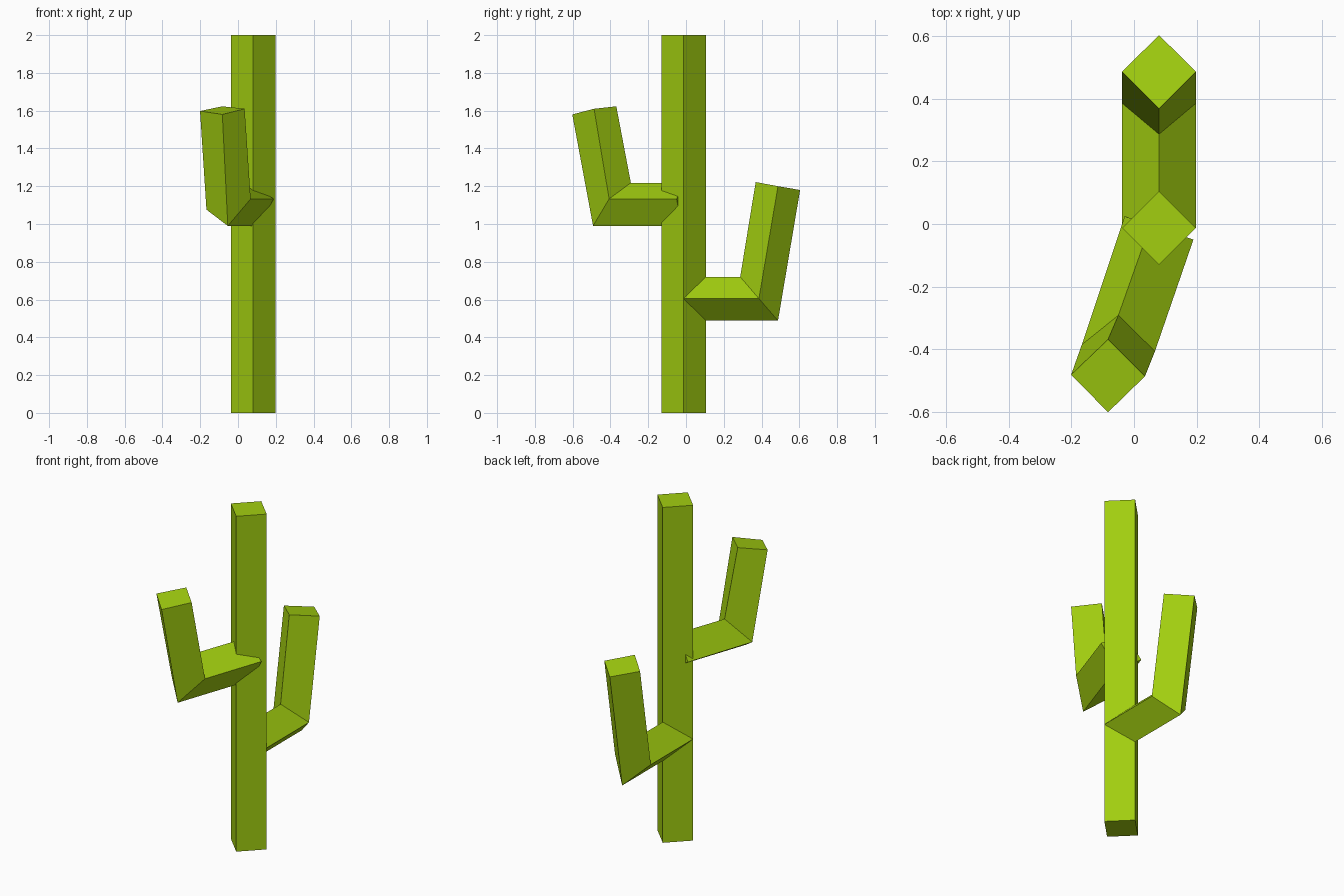
import bpy

if "Cube" in bpy.data.objects:
    bpy.data.objects.remove(bpy.data.objects["Cube"])

green = bpy.data.materials.new("cactus_green")
green.diffuse_color = (0.36, 0.62, 0.005, 1)
green.use_nodes = True
green.node_tree.nodes["Principled BSDF"].inputs["Base Color"].default_value = green.diffuse_color


def loft(name, rings):
    """Closed tube through four-cornered rings."""
    n = len(rings[0])
    verts = [p for ring in rings for p in ring]
    faces = [tuple(range(n))[::-1], tuple(range(len(verts) - n, len(verts)))]
    for k in range(len(rings) - 1):
        for i in range(n):
            a, b = k * n + i, k * n + (i + 1) % n
            faces.append((a, b, b + n, a + n))
    me = bpy.data.meshes.new(name)
    me.from_pydata(verts, [], faces)
    me.materials.append(green)
    ob = bpy.data.objects.new(name, me)
    bpy.context.collection.objects.link(ob)
    return ob


CX, CY, R = 0.08, -0.013, 0.118

# Trunk: diamond-section post
loft("trunk", [[(CX + R, CY, z), (CX, CY + R, z), (CX - R, CY, z), (CX, CY - R, z)]
               for z in (0, 2)])


# Lower arm, reaching back: ring order right, inner/top, left, outer/bottom
def back_ring(mid, inner, outer):
    return [(CX - R, *mid), (CX, *inner), (CX + R, *mid), (CX, *outer)]


loft("lower_arm", [
    back_ring((CY, 0.605), (CY, 0.72), (CY, 0.488)),
    back_ring((0.386, 0.605), (0.287, 0.72), (0.487, 0.488)),
    back_ring((0.487, 1.20), (0.369, 1.222), (0.604, 1.18)),
])

# Upper arm, reaching forward and slightly twisted
loft("upper_arm", [
    [(0.19, -0.05, 1.133), (0.052, -0.004, 1.218), (-0.03, 0.025, 1.076), (0.108, -0.022, 0.99)],
    [(0.067, -0.407, 1.133), (-0.05, -0.292, 1.218), (-0.167, -0.386, 1.076), (-0.054, -0.492, 0.99)],
    [(0.035, -0.487, 1.61), (-0.083, -0.369, 1.623), (-0.201, -0.482, 1.598), (-0.083, -0.602, 1.58)],
])
